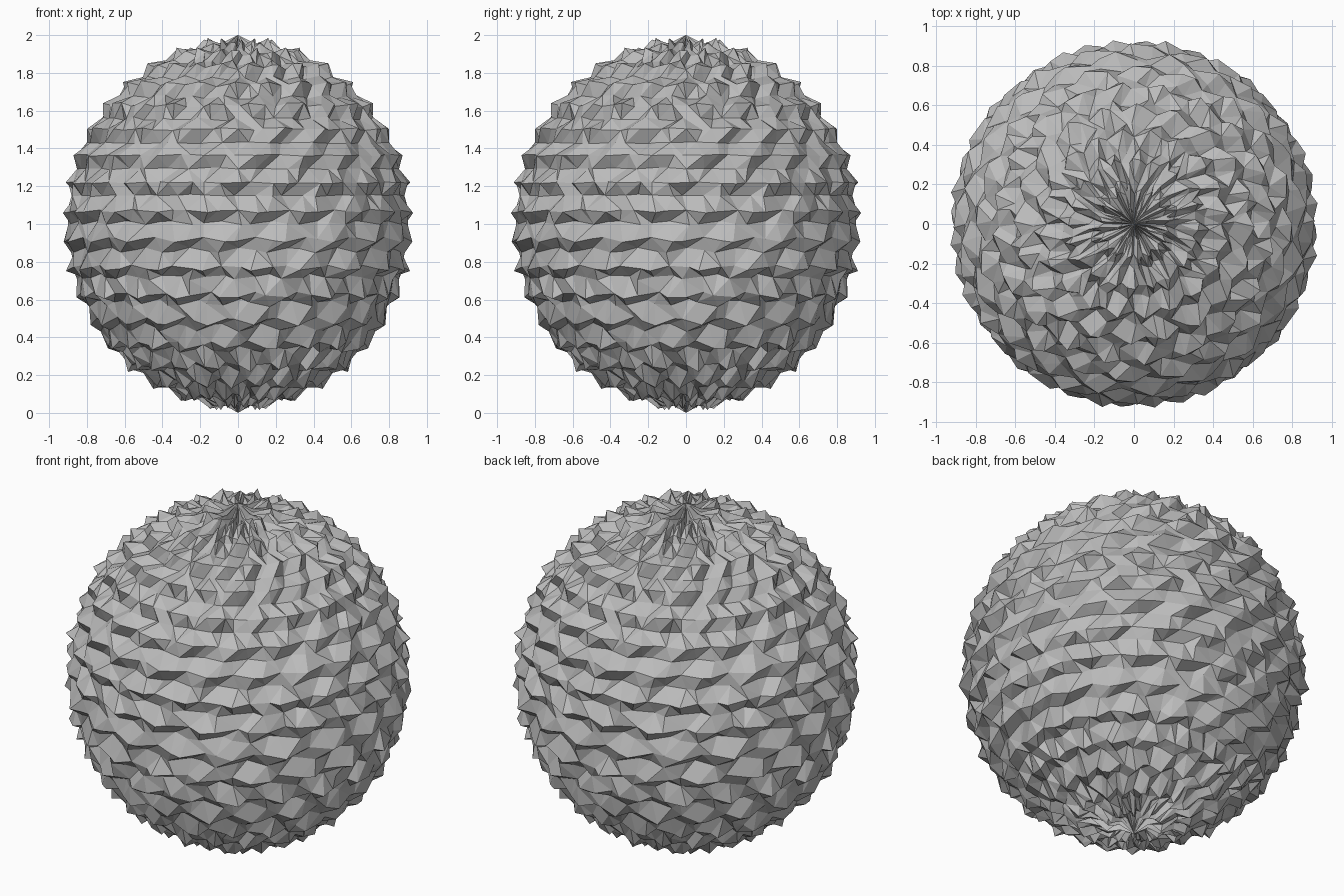
import bpy
import bmesh
import math
from mathutils import Vector

cube = bpy.data.objects.get("Cube")
if cube:
    bpy.data.objects.remove(cube, do_unlink=True)

SEGMENTS = 64
RINGS = 38

# Plain grey surface
grey = bpy.data.materials.new("stone_grey")
grey.use_nodes = True
colour = (0.5, 0.5, 0.5, 1)
grey.diffuse_color = colour
grey.node_tree.nodes["Principled BSDF"].inputs["Base Color"].default_value = colour


def rugged_point(co):
    """Push a unit sphere point in or out: ridged rings with a swirling ripple."""
    colat = math.acos(max(-1, min(1, co.z)))
    ring = round(colat / math.pi * RINGS)
    if ring in (0, RINGS):
        return Vector((0, 0, co.z))
    angle = math.atan2(co.y, co.x)
    segment = round(angle / math.tau * SEGMENTS)
    polar = abs(co.z) ** 2

    # Alternate rings form ridges and valleys
    side = 1 if ring % 2 == 0 else -1
    # Knobs repeat every quarter turn, staggered from ridge to ridge
    ripple = (0.023 * math.sin(20 * angle + 1.6 * ring + 2)
              + 0.006 * math.sin(12 * angle - 2.3 * ring))
    # Narrow spokes gather towards the poles
    spoke = 0.008 * polar ** 4 * (1 if segment % 2 else -1)
    radius = 0.897 + 0.052 * polar + 0.019 * side + ripple + spoke

    # Ridges hang slightly over the valleys beneath them
    angle += 0.025 * math.sin(24 * angle + 2.1 * ring)
    colat += 0.008 * side + 0.012 * math.sin(20 * angle + 1.6 * ring + 2)
    flat = radius * math.sin(colat)
    return Vector((flat * math.cos(angle), flat * math.sin(angle),
                   radius * math.cos(colat)))


# Rugged faceted ball
bm = bmesh.new()
bmesh.ops.create_uvsphere(bm, u_segments=SEGMENTS, v_segments=RINGS, radius=1)
for vert in bm.verts:
    vert.co = rugged_point(vert.co)
bmesh.ops.triangulate(bm, faces=bm.faces[:], quad_method='SHORT_EDGE')
bmesh.ops.recalc_face_normals(bm, faces=bm.faces[:])
for face in bm.faces:
    face.smooth = False

mesh = bpy.data.meshes.new("rugged_ball")
bm.to_mesh(mesh)
bm.free()
mesh.materials.append(grey)
ball = bpy.data.objects.new("rugged_ball", mesh)
ball.location.z = 1
bpy.context.collection.objects.link(ball)
